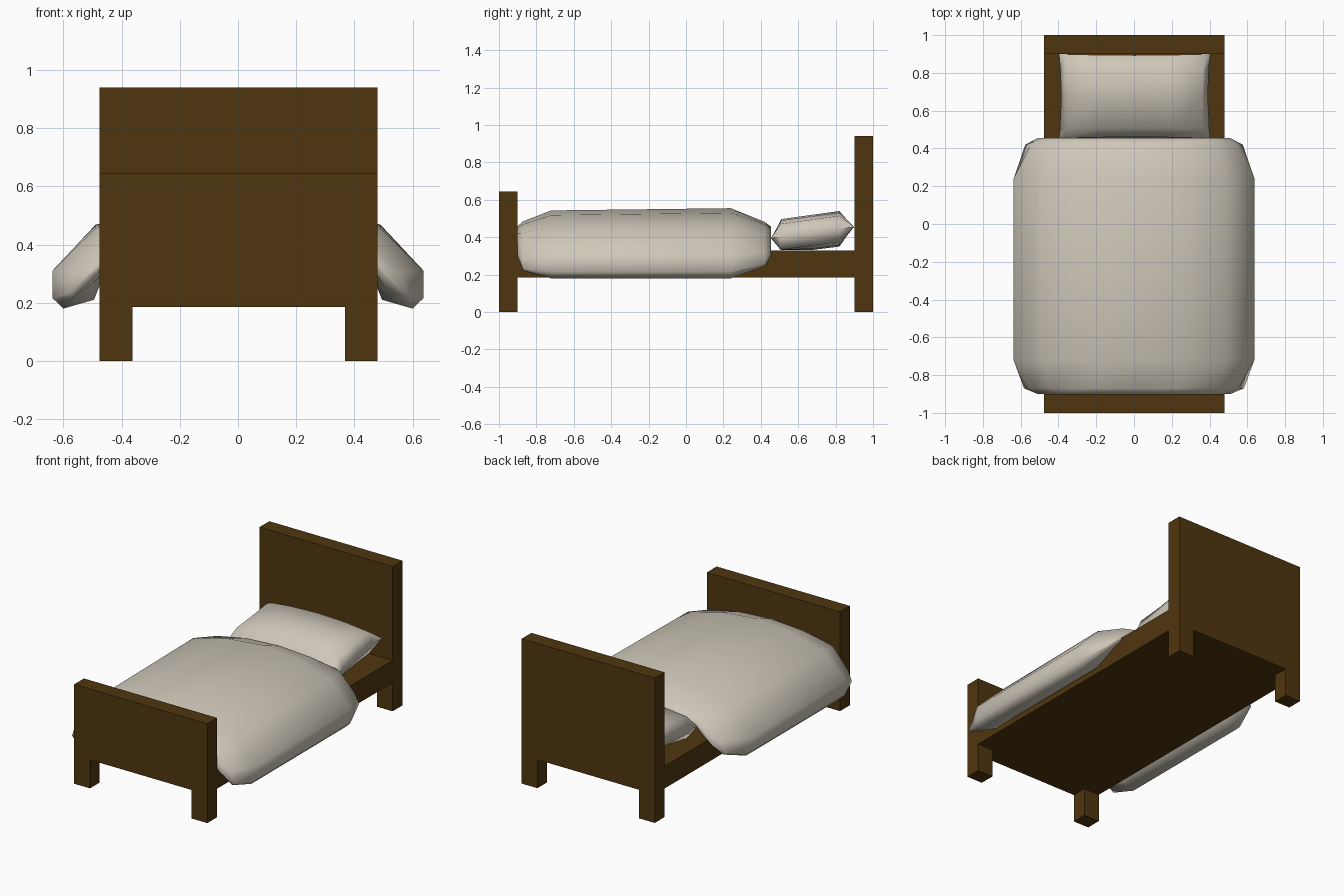
import bpy
import bmesh
from math import radians

if "Cube" in bpy.data.objects:
    bpy.data.objects.remove(bpy.data.objects["Cube"])


def make_material(name, rgb):
    mat = bpy.data.materials.new(name)
    mat.use_nodes = True
    mat.diffuse_color = (*rgb, 1)
    mat.node_tree.nodes["Principled BSDF"].inputs["Base Color"].default_value = (*rgb, 1)
    return mat


wood = make_material("dark_wood", (0.078, 0.037, 0.005))
linen = make_material("cream_linen", (0.62, 0.575, 0.49))


def finish(name, bm, mat, smooth=None):
    bmesh.ops.recalc_face_normals(bm, faces=bm.faces)
    mesh = bpy.data.meshes.new(name)
    bm.to_mesh(mesh)
    bm.free()
    mesh.materials.append(mat)
    obj = bpy.data.objects.new(name, mesh)
    bpy.context.collection.objects.link(obj)
    if smooth:
        bpy.ops.object.select_all(action="DESELECT")
        obj.select_set(True)
        bpy.context.view_layer.objects.active = obj
        bpy.ops.object.shade_smooth_by_angle(angle=radians(smooth))
    return obj


def extrude_profile(name, outline, y0, y1):
    """Extrude an x-z outline along y."""
    bm = bmesh.new()
    face = bm.faces.new([bm.verts.new((x, y0, z)) for x, z in outline])
    new = bmesh.ops.extrude_face_region(bm, geom=[face])["geom"]
    verts = [v for v in new if isinstance(v, bmesh.types.BMVert)]
    bmesh.ops.translate(bm, verts=verts, vec=(0, y1 - y0, 0))
    return finish(name, bm, wood)


# Wooden frame: end boards with legs, and the slab between them
LEFT, RIGHT, LEG, UNDER, DECK = 0.48, -0.476, 0.113, 0.185, 0.33


def end_board(name, y0, y1, top):
    extrude_profile(name, [
        (RIGHT, 0), (RIGHT + LEG, 0), (RIGHT + LEG, UNDER), (LEFT - LEG, UNDER),
        (LEFT - LEG, 0), (LEFT, 0), (LEFT, top), (RIGHT, top)], y0, y1)


end_board("headboard", 0.9, 1.0, 0.94)
end_board("footboard", -1.0, -0.9, 0.645)
extrude_profile("bed_base", [(RIGHT, UNDER), (LEFT, UNDER), (LEFT, DECK), (RIGHT, DECK)], -0.9, 0.9)

# Blanket: padded cross-section lofted along the bed, thinning at both ends
outer = [(0, 0.555), (0.25, 0.53), (0.49, 0.468), (0.638, 0.31), (0.637, 0.215)]
inner = [(0, 0.33), (0.25, 0.33), (0.46, 0.30), (0.495, 0.21), (0.60, 0.18)]
# each station: y, width scale, drop scale, thickness, lift
stations = [(-0.9, 0.82, 0.58, 0.15, 0), (-0.87, 0.93, 0.88, 0.38, 0),
            (-0.72, 1, 1, 1, -0.012), (0.24, 1, 1, 1, 0),
            (0.42, 0.92, 0.78, 0.35, 0), (0.455, 0.82, 0.56, 0.12, 0)]


def blanket_ring(bm, y, width, drop, thick, lift):
    crown = (outer[0][1] + inner[0][1]) / 2

    def place(points):
        half = []
        for (px, pz), (ox, oz), (ix, iz) in zip(points, outer, inner):
            mx, mz = (ox + ix) / 2, (oz + iz) / 2
            x = width * mx + thick * (px - mx)
            z = crown + drop * (mz - crown) + thick * (pz - mz)
            half.append((x, z + lift * (pz > crown)))
        return [(-x, z) for x, z in half[:0:-1]] + half

    loop = place(outer) + place(inner)[::-1]
    return [bm.verts.new((x, y, z)) for x, z in loop]


bm = bmesh.new()
rings = [blanket_ring(bm, *s) for s in stations]
count = len(rings[0])
for a, b in zip(rings, rings[1:]):
    for i in range(count):
        j = (i + 1) % count
        bm.faces.new((a[i], a[j], b[j], b[i]))
# close the ends with strips joining upper and lower edges
for ring in (rings[0], rings[-1]):
    for i in range(count // 2 - 1):
        bm.faces.new((ring[i], ring[i + 1], ring[count - 2 - i], ring[count - 1 - i]))
finish("blanket", bm, linen, 60)

# Pillow: two puffed sheets sharing a seam, tilted up towards the headboard
cols = [-1, -0.92, -0.5, 0, 0.5, 0.92, 1]
rows = [-1, -0.78, 0, 0.66, 1]
bm = bmesh.new()


def pillow_point(u, v, side):
    edge = abs(u) == 1 or abs(v) == 1
    pinch = 0.97 + 0.03 * u * u * v * v
    seam = 0.425 + 0.03 * v
    puff = 0 if edge else (0.065 + 0.03 * (1 - u * u))
    z = seam + side * puff
    return (0.003 + 0.4 * u * (0.97 + 0.03 * v * v), 0.677 + 0.223 * v * pinch, max(z, 0.332))


sheets = {}
for side in (1, -1):
    for i, u in enumerate(cols):
        for j, v in enumerate(rows):
            on_seam = abs(u) == 1 or abs(v) == 1
            if on_seam and side == -1:
                sheets[side, i, j] = sheets[1, i, j]
            else:
                sheets[side, i, j] = bm.verts.new(pillow_point(u, v, side))
    for i in range(len(cols) - 1):
        for j in range(len(rows) - 1):
            bm.faces.new([sheets[side, a, b] for a, b in
                          ((i, j), (i + 1, j), (i + 1, j + 1), (i, j + 1))])
finish("pillow", bm, linen, 60)
